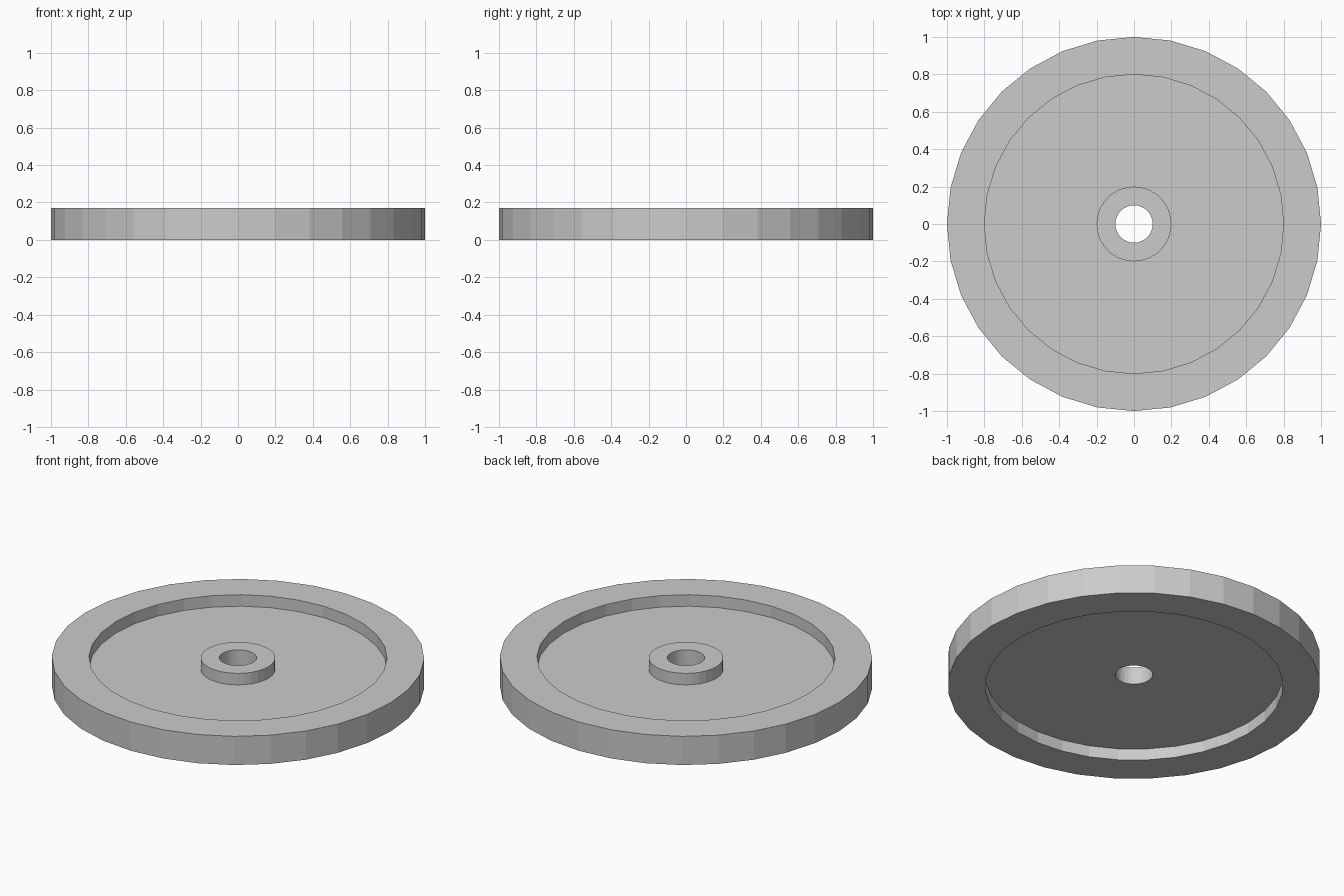
import bpy, bmesh, math

if "Cube" in bpy.data.objects:
    bpy.data.objects.remove(bpy.data.objects["Cube"])

SIDES = 32
grey = bpy.data.materials.new("light_grey")
grey.diffuse_color = (0.6, 0.6, 0.6, 1)
grey.use_nodes = True
grey.node_tree.nodes["Principled BSDF"].inputs["Base Color"].default_value = grey.diffuse_color


def lathe(name, profile):
    """Spin a closed (radius, z) profile around the z axis with flat faces."""
    bm = bmesh.new()
    rings = []
    for i in range(SIDES):
        a = 2 * math.pi * i / SIDES
        rings.append([bm.verts.new((r * math.cos(a), r * math.sin(a), z)) for r, z in profile])
    n = len(profile)
    for i in range(SIDES):
        a, b = rings[i], rings[(i + 1) % SIDES]
        for j in range(n):
            k = (j + 1) % n
            bm.faces.new((a[j], b[j], b[k], a[k]))
    bmesh.ops.recalc_face_normals(bm, faces=bm.faces)
    mesh = bpy.data.meshes.new(name)
    bm.to_mesh(mesh)
    bm.free()
    mesh.materials.append(grey)
    obj = bpy.data.objects.new(name, mesh)
    bpy.context.collection.objects.link(obj)
    return obj


TOP, WEB_TOP, WEB_BOTTOM = 0.17, 0.102, 0.068

# One continuous wheel: rim, thin recessed web and raised hub with a bore
lathe("flanged_wheel", [
    (1.0, 0), (1.0, TOP),                     # outer rim
    (0.8, TOP), (0.8, WEB_TOP),               # upper recess wall
    (0.2, WEB_TOP), (0.2, TOP),               # hub on the upper side
    (0.1, TOP), (0.1, WEB_BOTTOM),            # bore
    (0.8, WEB_BOTTOM), (0.8, 0),              # lower recess wall
])
